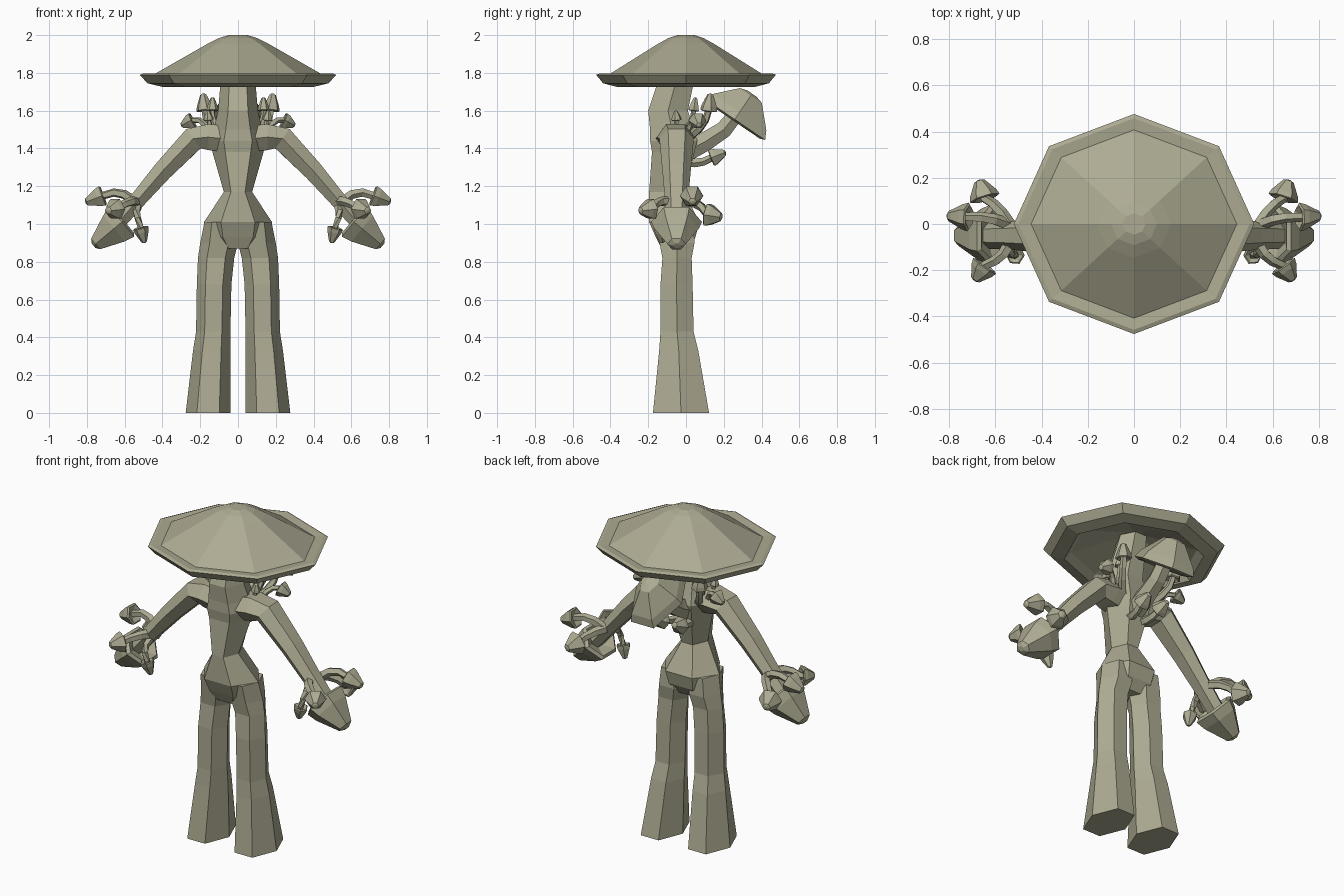
import bpy, bmesh, math
from mathutils import Vector

mat = bpy.data.materials.new("dull_olive")
mat.diffuse_color = (0.42, 0.41, 0.29, 1)


def loft(name, rings):
    """Skin a list of equal-sized vertex rings and close both ends."""
    n = len(rings[0])
    verts = [v for r in rings for v in r]
    faces = [(k * n + i, k * n + (i + 1) % n, (k + 1) * n + (i + 1) % n, (k + 1) * n + i)
             for k in range(len(rings) - 1) for i in range(n)]
    faces += [tuple(reversed(range(n))), tuple(range(len(verts) - n, len(verts)))]
    me = bpy.data.meshes.new(name)
    me.from_pydata(verts, [], faces)
    me.materials.append(mat)
    ob = bpy.data.objects.new(name, me)
    bpy.context.collection.objects.link(ob)
    return ob


def level(z, x, y, rx, ry, n=6):
    """Horizontal ring with corners on the x axis, ry measured to its flat sides."""
    if n == 6:
        ry /= math.sin(math.pi / 3)
    return [(x + rx * math.cos(a), y + ry * math.sin(a), z)
            for a in (2 * math.pi * i / n for i in range(n))]


def axis_ring(c, axis, r, side=1.0, n=6):
    """Ring square to an axis; side scales its level direction."""
    axis = Vector(axis).normalized()
    u = axis.cross(Vector((0, 0, 1)))
    u = u.normalized() if u.length > 0.01 else Vector((1, 0, 0))
    v = axis.cross(u)
    return [Vector(c) + r * (u * side * math.cos(a) + v * math.sin(a))
            for a in (2 * math.pi * i / n for i in range(n))]


def tube(name, pts, radii, n=6, side=1.0):
    pts = [Vector(p) for p in pts]
    rings = []
    for i, p in enumerate(pts):
        d = pts[min(i + 1, len(pts) - 1)] - pts[max(i - 1, 0)]
        rings.append(axis_ring(p, d, radii[i], side, n))
    return loft(name, rings)


def cap(name, base, tip, r, side=1.0):
    """Faceted mushroom cap with a hollow underside."""
    base, tip = Vector(base), Vector(tip)
    d = tip - base
    prof = [(0.3, 0.12), (0.85, -0.03), (1.0, 0.03), (0.88, 0.3), (0.36, 0.93), (0.14, 1.0)]
    return loft(name, [axis_ring(base + d * t, d, r * k, side) for k, t in prof])


def mushroom(name, root, mid, base, tip, r, stem):
    """Bent stem with a cap on its end."""
    root, mid, base, tip = map(Vector, (root, mid, base, tip))
    pts = [root * (1 - t) ** 2 + (mid * 2 - (root + base) / 2) * 2 * t * (1 - t) + base * t * t
           for t in (0, 0.33, 0.67, 1)] + [base.lerp(tip, 0.3)]
    tube(name + "_stem", pts, [stem * k for k in (1.2, 1.1, 1, 0.9, 0.8)], 5)
    cap(name + "_cap", base, tip, r)


# wide hat: hollow underside, turned rim, cone and crown
hat = [(0.07, 1.86), (0.36, 1.765), (0.40, 1.726), (0.48, 1.745), (0.52, 1.79),
       (0.50, 1.797), (0.445, 1.792), (0.16, 1.955), (0.10, 1.985), (0.05, 2.0)]
loft("hat", [level(z, 0, 0, r, r * 0.915, 8) for r, z in hat])

# head column, chest, waist and hips
loft("torso", [level(z, 0, (a + b) / 2, rx, (b - a) / 2) for z, rx, a, b in [
    (0.87, 0.10, -0.13, 0.01), (0.93, 0.16, -0.16, 0.05), (1.01, 0.18, -0.195, 0.07),
    (1.17, 0.075, -0.195, -0.01), (1.38, 0.135, -0.18, 0.045), (1.44, 0.15, -0.19, 0.06),
    (1.50, 0.13, -0.19, 0.04), (1.60, 0.105, -0.20, 0.01), (1.72, 0.095, -0.16, 0.035),
    (1.85, 0.08, -0.10, 0.06)]])

for s, tag in ((1, "right"), (-1, "left")):
    def m(x, y, z):
        return (s * x, y, z)

    # flared trouser leg
    loft(tag + "_leg", [level(z, s * (a + b) / 2, (c + d) / 2, (b - a) / 2, (d - c) / 2)
                        for z, a, b, c, d in [
        (0.0, 0.04, 0.277, -0.175, 0.122), (0.33, 0.04, 0.238, -0.142, 0.065),
        (0.43, 0.04, 0.222, -0.135, 0.04), (0.68, 0.035, 0.218, -0.135, 0.035),
        (0.82, 0.02, 0.212, -0.125, 0.03), (0.90, 0.00, 0.20, -0.14, 0.045),
        (1.01, 0.02, 0.178, -0.16, 0.04)]])

    # arm
    tube(tag + "_arm", [m(0.05, -0.065, 1.45), m(0.15, -0.055, 1.46), m(0.235, -0.05, 1.452),
                        m(0.40, -0.05, 1.28), m(0.52, -0.05, 1.14), m(0.64, -0.05, 1.0)],
         [0.078, 0.08, 0.073, 0.06, 0.05, 0.045], 6, 1.25)

    # hand shaped as a big cap
    cap(tag + "_hand", m(0.61, -0.05, 1.015), m(0.765, -0.05, 0.885), 0.117, 1.15)

    # finger mushrooms: root, bend, rim centre, tip, rim radius, stem radius
    fingers = [
        ((0.55, 0.0, 1.12), (0.63, 0.025, 1.165), (0.715, 0.03, 1.15), (0.808, 0.035, 1.115), 0.062, 0.023),
        ((0.54, 0.0, 1.12), (0.59, 0.07, 1.10), (0.645, 0.11, 1.05), (0.67, 0.19, 1.035), 0.067, 0.023),
        ((0.54, -0.09, 1.12), (0.58, -0.145, 1.115), (0.645, -0.18, 1.08), (0.69, -0.245, 1.07), 0.06, 0.023),
        ((0.53, -0.08, 1.09), (0.535, -0.125, 1.05), (0.515, -0.135, 0.98), (0.495, -0.125, 0.90), 0.042, 0.018)]
    for i, (a, b, c, d, r, w) in enumerate(fingers):
        mushroom(f"{tag}_finger_{i + 1}", m(*a), m(*b), m(*c), m(*d), r, w)

    # mushrooms growing on the shoulder and upper back
    growths = [
        ((0.10, 0.02, 1.46), (0.155, 0.09, 1.53), (0.175, 0.12, 1.60), (0.185, 0.13, 1.69), 0.047, 0.02),
        ((0.15, 0.0, 1.48), (0.19, 0.035, 1.54), (0.24, 0.06, 1.55), (0.30, 0.07, 1.52), 0.047, 0.016),
        ((0.11, 0.0, 1.50), (0.13, 0.03, 1.55), (0.135, 0.04, 1.60), (0.135, 0.05, 1.67), 0.032, 0.014),
        ((0.14, -0.05, 1.50), (0.15, -0.05, 1.53), (0.155, -0.05, 1.55), (0.16, -0.055, 1.60), 0.028, 0.012),
        ((0.04, 0.0, 1.33), (0.05, 0.07, 1.325), (0.06, 0.135, 1.35), (0.065, 0.21, 1.38), 0.052, 0.022)]
    for i, (a, b, c, d, r, w) in enumerate(growths):
        mushroom(f"{tag}_growth_{i + 1}", m(*a), m(*b), m(*c), m(*d), r, w)

# large mushroom on the back
tube("back_stem", [(0, -0.01, 1.38), (0, 0.10, 1.435), (0, 0.20, 1.50), (0, 0.28, 1.60)],
     [0.065, 0.058, 0.052, 0.045])
cap("back_cap", (0, 0.255, 1.55), (0, 0.35, 1.69), 0.225, 0.68)

# make every shell face outward
for ob in bpy.data.objects:
    bm = bmesh.new()
    bm.from_mesh(ob.data)
    bmesh.ops.recalc_face_normals(bm, faces=bm.faces)
    bm.to_mesh(ob.data)
    bm.free()
